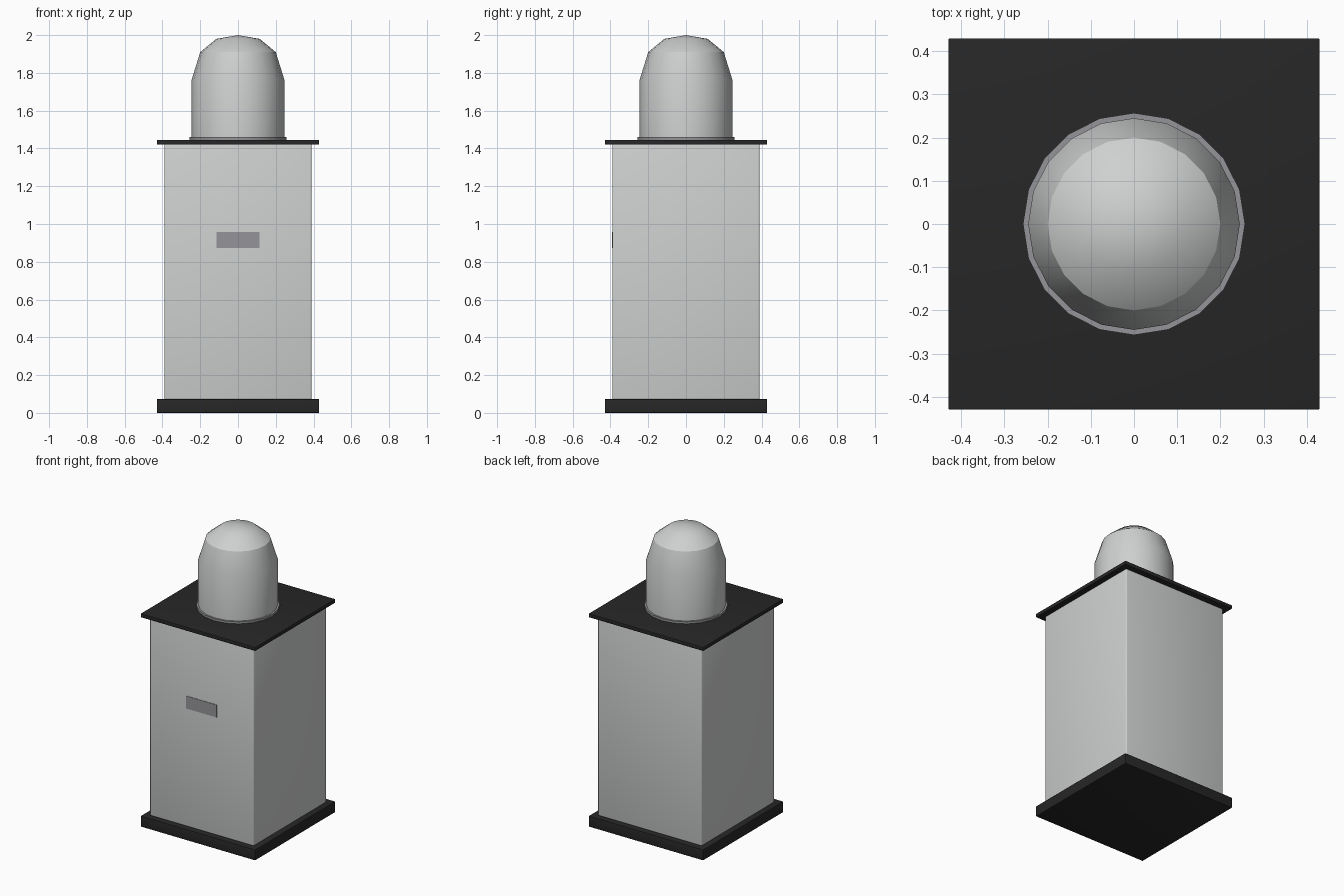
import bpy
import math
import bmesh

cube = bpy.data.objects.get("Cube")
if cube:
    bpy.data.objects.remove(cube, do_unlink=True)


def material(name, rgb):
    mat = bpy.data.materials.new(name)
    mat.use_nodes = True
    color = (*rgb, 1)
    mat.diffuse_color = color
    mat.node_tree.nodes["Principled BSDF"].inputs["Base Color"].default_value = color
    return mat


light_grey = material("light_grey", (0.62, 0.63, 0.63))
mid_grey = material("mid_grey", (0.30, 0.30, 0.32))
black = material("black", (0.02, 0.02, 0.02))


def finish(bm, name, mat, angle):
    bmesh.ops.recalc_face_normals(bm, faces=bm.faces)
    mesh = bpy.data.meshes.new(name)
    bm.to_mesh(mesh)
    bm.free()
    mesh.materials.append(mat)
    obj = bpy.data.objects.new(name, mesh)
    bpy.context.collection.objects.link(obj)
    bpy.ops.object.select_all(action="DESELECT")
    obj.select_set(True)
    bpy.context.view_layer.objects.active = obj
    bpy.ops.object.shade_smooth_by_angle(angle=math.radians(angle))
    return obj


def box(name, low, high, mat, bevel=0, angle=40):
    bm = bmesh.new()
    bmesh.ops.create_cube(bm, size=1)
    for v in bm.verts:
        v.co = [h if c > 0 else l for c, l, h in zip(v.co, low, high)]
    if bevel:
        bmesh.ops.bevel(bm, geom=bm.edges[:], offset=bevel, segments=3,
                        profile=0.5, affect="EDGES")
    return finish(bm, name, mat, angle)


def lathe(name, profile, mat, sides=20):
    bm = bmesh.new()
    verts = [bm.verts.new((r, 0, z)) for r, z in profile]
    edges = [bm.edges.new(pair) for pair in zip(verts, verts[1:])]
    bmesh.ops.spin(bm, geom=verts + edges, cent=(0, 0, 0), axis=(0, 0, 1),
                   angle=math.tau, steps=sides)
    bmesh.ops.remove_doubles(bm, verts=bm.verts, dist=0.0005)
    return finish(bm, name, mat, 30)


# Base, cabinet and top plate
box("base", (-0.43, -0.43, 0), (0.43, 0.43, 0.073), black, 0.004)
box("cabinet", (-0.39, -0.39, 0.07), (0.39, 0.39, 1.425), light_grey, 0.009)
box("top_plate", (-0.43, -0.43, 1.42), (0.43, 0.43, 1.446), black, 0.004)

# Label plate on the front
box("front_plate", (-0.115, -0.393, 0.872), (0.115, -0.386, 0.957), mid_grey)

# Dome and its collar
lathe("dome_collar", [(0, 1.44), (0.257, 1.44), (0.257, 1.46), (0, 1.46)], mid_grey)
lathe("dome", [(0, 1.45), (0.245, 1.45), (0.245, 1.765), (0.2, 1.91),
               (0.115, 1.98), (0, 2)], light_grey)
